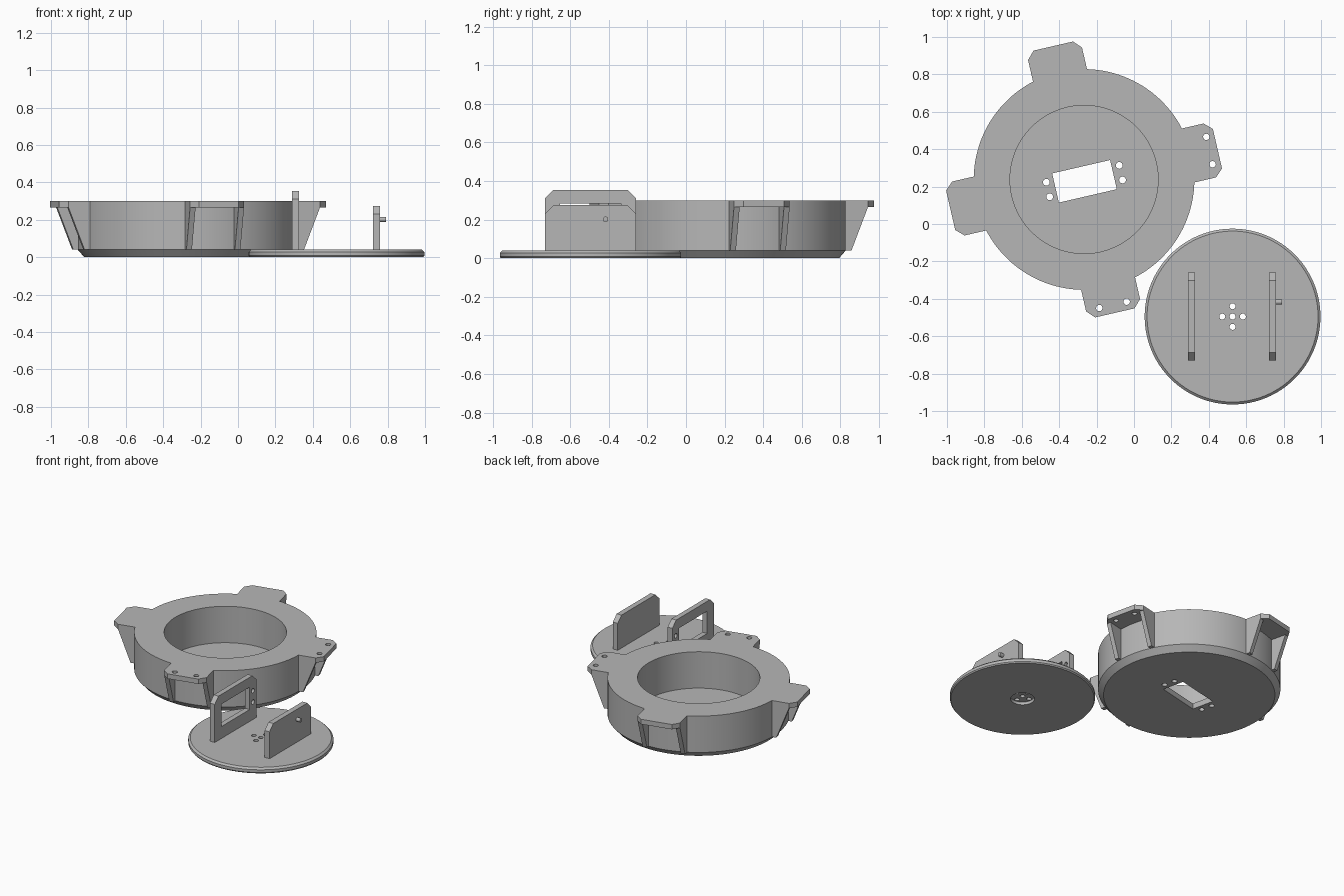
import bpy, bmesh, math
from mathutils import Matrix, Vector

if "Cube" in bpy.data.objects:
    bpy.data.objects.remove(bpy.data.objects["Cube"])

grey = bpy.data.materials.new("plain grey")
grey.diffuse_color = (0.47, 0.47, 0.47, 1)
grey.use_nodes = True
grey.node_tree.nodes["Principled BSDF"].inputs["Base Color"].default_value = grey.diffuse_color

RING = Matrix.Translation((-0.267, 0.238, 0)) @ Matrix.Rotation(math.radians(13), 4, 'Z')
DISC = Matrix.Translation((0.527, -0.495, 0))
SIDE_XZ = Matrix.Rotation(math.radians(90), 4, 'X')            # profile in x-z, depth along -y
SIDE_YZ = Matrix(((0, 0, 1, 0), (1, 0, 0, 0), (0, 1, 0, 0), (0, 0, 0, 1)))  # profile in y-z, depth along x


def finish(name, bm):
    bmesh.ops.recalc_face_normals(bm, faces=bm.faces)
    me = bpy.data.meshes.new(name)
    bm.to_mesh(me)
    bm.free()
    me.materials.append(grey)
    ob = bpy.data.objects.new(name, me)
    bpy.context.collection.objects.link(ob)
    return ob


def prism(name, pts, lo, hi, mat=Matrix()):
    """Extrude a flat outline from lo to hi, then place it with a matrix."""
    bm = bmesh.new()
    face = bm.faces.new([bm.verts.new((a, b, lo)) for a, b in pts])
    top = bmesh.ops.extrude_face_region(bm, geom=[face])
    verts = [v for v in top["geom"] if isinstance(v, bmesh.types.BMVert)]
    bmesh.ops.translate(bm, verts=verts, vec=(0, 0, hi - lo))
    bm.transform(mat)
    return finish(name, bm)


def lathe(name, profile, mat, n=128):
    """Turn an (r, z) profile that starts and ends on the axis."""
    bm = bmesh.new()
    vs = [bm.verts.new((r, 0, z)) for r, z in profile]
    es = [bm.edges.new(p) for p in zip(vs, vs[1:])]
    bmesh.ops.spin(bm, geom=vs + es, axis=(0, 0, 1), cent=(0, 0, 0),
                   angle=math.tau, steps=n, use_duplicate=False)
    bmesh.ops.remove_doubles(bm, verts=bm.verts, dist=1e-5)
    bm.transform(mat)
    return finish(name, bm)


def circle(r, x=0, y=0, n=24):
    return [(x + r * math.cos(i * math.tau / n), y + r * math.sin(i * math.tau / n)) for i in range(n)]


def rect(x0, x1, y0, y1):
    return [(x0, y0), (x1, y0), (x1, y1), (x0, y1)]


def arc(r, w, n=12):
    """Points on a circle from y = -w to y = w."""
    a = math.asin(w / r)
    return [(r * math.cos(t), r * math.sin(t)) for t in (a * (2 * i / n - 1) for i in range(n + 1))]


def cut(ob, outlines, lo, hi, mat):
    for pts in outlines:
        cutter = prism("cutter", pts, lo, hi, mat)
        cutter.hide_render = True
        m = ob.modifiers.new("cut", 'BOOLEAN')
        m.operation, m.solver, m.object = 'DIFFERENCE', 'EXACT', cutter
        bpy.context.view_layer.update()
        dg = bpy.context.evaluated_depsgraph_get()
        new = bpy.data.meshes.new_from_object(ob.evaluated_get(dg))
        ob.modifiers.clear()
        ob.data = new
        bpy.data.objects.remove(cutter)


# Round housing: floor, thick wall and chamfered bottom edge
housing = lathe("housing", [(0, 0), (0.555, 0), (0.59, 0.04), (0.59, 0.30),
                            (0.396, 0.30), (0.396, 0.04), (0, 0.04)], RING)
# Motor slot and screw holes in the floor
cut(housing, [rect(-0.159, 0.159, -0.09, 0.07)], -0.1, 0.1, RING)
cut(housing, [circle(0.018, x, y) for x in (-0.2, 0.2) for y in (-0.049, 0.031)], -0.1, 0.1, RING)
# Recess in the outer wall, open at the bottom
NOTCH = RING @ Matrix.Rotation(math.radians(135), 4, 'Z')
cut(housing, [arc(0.44, 0.152) + [(0.7, 0.152), (0.7, -0.152)]], -0.1, 0.245, NOTCH)

# Four mounting ears, each with two gussets
W = 0.148
for k in range(4):
    m = RING @ Matrix.Rotation(k * math.pi / 2, 4, 'Z')
    outline = arc(0.588, W) + [(0.69, W), (0.732, W - 0.04), (0.732, 0.04 - W), (0.69, -W)]
    ear = prism(f"mounting_ear_{k + 1}", outline, 0.265, 0.30, m)
    cut(ear, [circle(0.017, 0.688, y) for y in (-0.075, 0.075)], 0.2, 0.4, m)
    for side, lo in (("a", -W), ("b", W - 0.03)):
        prism(f"ear_gusset_{k + 1}{side}", [(0.565, 0.04), (0.602, 0.04), (0.69, 0.266), (0.565, 0.266)],
              lo, lo + 0.03, m @ SIDE_XZ)

# Flat turntable disc with centre holes and a round pocket underneath
disc = lathe("disc", [(0, 0), (0.464, 0), (0.47, 0.008), (0.47, 0.028), (0.457, 0.04), (0, 0.04)], DISC)
cut(disc, [circle(0.077, n=48)], -0.1, 0.02, DISC)
cut(disc, [circle(0.016, x, y) for x, y in
           ((0, 0), (0.055, 0), (-0.055, 0), (0, 0.055), (0, -0.055))], -0.1, 0.1, DISC)


def upright(name, x0, x1, top):
    c = 0.043
    pts = [(-0.235, 0.038), (0.235, 0.038), (0.235, top - c), (0.235 - c, top),
           (c - 0.235, top), (-0.235, top - c)]
    return prism(name, pts, x0, x1, DISC @ SIDE_YZ)


# Motor bracket with window and screw holes
bracket = upright("motor_bracket", -0.237, -0.2, 0.355)
cut(bracket, [rect(-0.159, 0.159, 0.125, 0.285)], -0.4, 0, DISC @ SIDE_YZ)
cut(bracket, [circle(0.016, y, z) for y in (-0.197, 0.197) for z in (0.165, 0.245)],
    -0.4, 0, DISC @ SIDE_YZ)

# Pivot bracket with its pin
upright("pivot_bracket", 0.195, 0.233, 0.275)
prism("pivot_pin", circle(0.014, 0.078, 0.202), 0.22, 0.263, DISC @ SIDE_YZ)

# Smooth round walls, keep edges crisp
for ob in bpy.context.scene.objects:
    ob.select_set(True)
    bpy.context.view_layer.objects.active = ob
bpy.ops.object.shade_smooth_by_angle(angle=math.radians(25))
